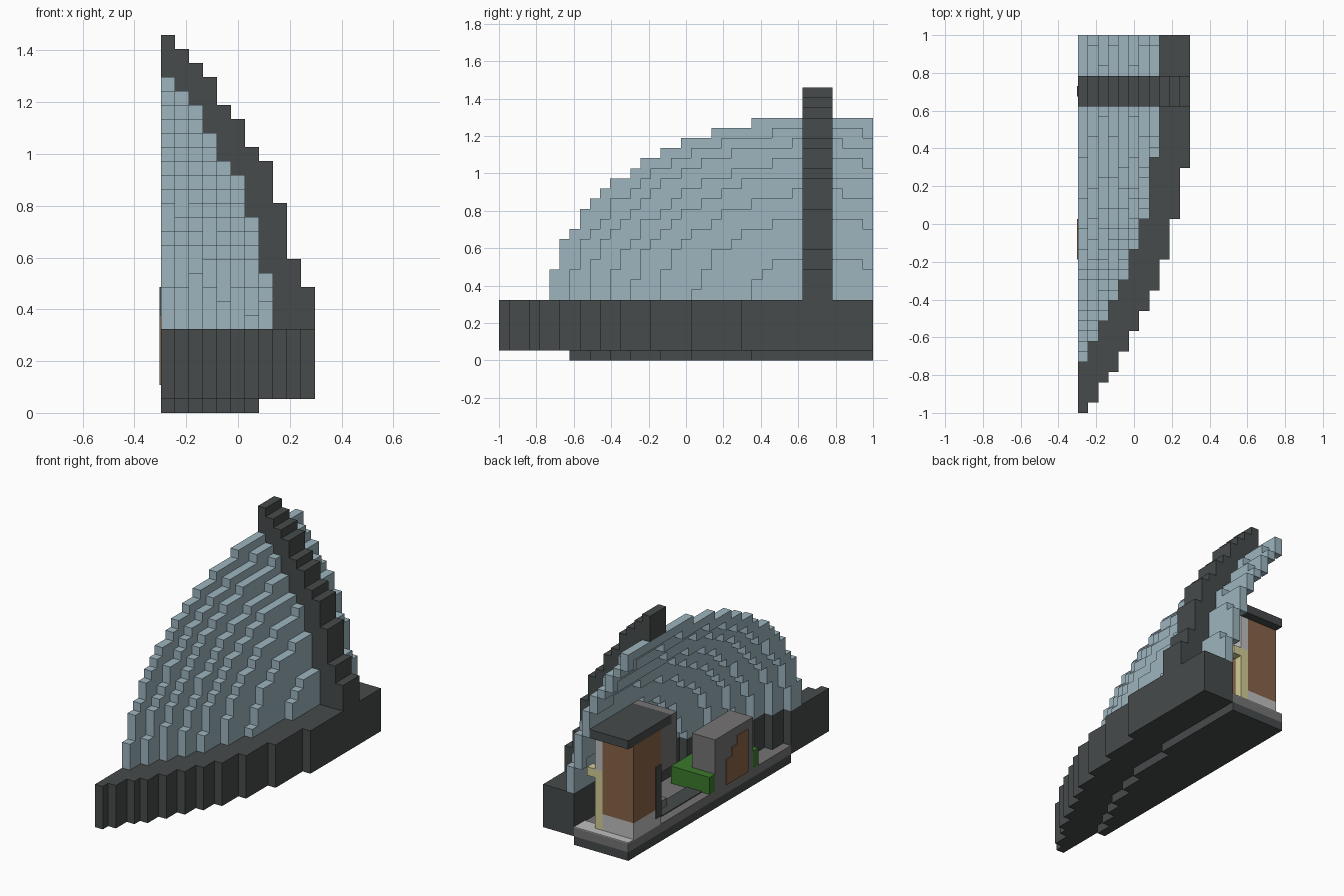
import bpy, bmesh
from math import sqrt
from mathutils import Vector

if "Cube" in bpy.data.objects:
    bpy.data.objects.remove(bpy.data.objects["Cube"])

LENGTH, WIDTH = 37, 11          # size in blocks
U = 2 / LENGTH                  # one block
MID = 31                        # row of the rib's centre
BASE = 5                        # top level of the plinth wall


def material(name, rgb):
    m = bpy.data.materials.new(name)
    m.use_nodes = True
    m.diffuse_color = (*rgb, 1)
    m.node_tree.nodes["Principled BSDF"].inputs["Base Color"].default_value = (*rgb, 1)
    return m


CHARCOAL = material("charcoal", (.063, .07, .07))
BLUE = material("pale blue", (.34, .46, .52))
BROWN = material("terracotta brown", (.25, .125, .065))
GREY = material("mid grey", (.18, .175, .175))
LIGHT = material("light grey", (.52, .52, .52))
CREAM = material("cream", (.66, .61, .31))
GREEN = material("leaf green", (.045, .19, .025))


def place(i, j, k):
    return Vector(((i - WIDTH / 2) * U, (j - LENGTH / 2) * U, k * U))


def finish(name, bm, mat):
    bmesh.ops.recalc_face_normals(bm, faces=bm.faces)
    mesh = bpy.data.meshes.new(name)
    bm.to_mesh(mesh)
    bm.free()
    mesh.materials.append(mat)
    ob = bpy.data.objects.new(name, mesh)
    bpy.context.collection.objects.link(ob)
    return ob


def blocks(name, cells, mat):
    """Outer skin of a set of unit blocks, with flat areas merged."""
    bm = bmesh.new()
    for c in cells:
        for axis in range(3):
            for side in (0, 1):
                n = list(c)
                n[axis] += 2 * side - 1
                if tuple(n) in cells:
                    continue
                loop = []
                for a, b in ((0, 0), (1, 0), (1, 1), (0, 1)):
                    p = list(c)
                    p[axis] += side
                    p[(axis + 1) % 3] += a
                    p[(axis + 2) % 3] += b
                    loop.append(bm.verts.new(place(*p)))
                bm.faces.new(loop if side else loop[::-1])
    mesh = bpy.data.meshes.new(name)
    bm.to_mesh(mesh)
    bm.free()
    mesh.materials.append(mat)
    ob = bpy.data.objects.new(name, mesh)
    bpy.context.collection.objects.link(ob)
    return ob


def box(name, lo, hi, mat):
    """Box between two corners given in blocks."""
    bm = bmesh.new()
    bmesh.ops.create_cube(bm, size=1)
    a, b = place(*lo), place(*hi)
    for v in bm.verts:
        v.co = Vector([(a[n] + b[n]) / 2 + v.co[n] * (b[n] - a[n]) for n in range(3)])
    return finish(name, bm, mat)


# Elliptical dome: half length of each layer, counted outward from the cut side
REACH = [26.5, 24.6, 22.9, 20.5, 18.5, 15.8, 12.3, 6.98]
RISE = 18.6 / REACH[0]


def in_dome(i, j, k):
    if i >= len(REACH):
        return False
    t = (k - BASE) / (REACH[i] * RISE)
    return abs(t) < 1 and abs(j - MID) <= REACH[i] * sqrt(1 - t * t)


# Stepped shell, one block thick
shell = set()
for i in range(len(REACH)):
    for j in range(LENGTH):
        for k in range(BASE + 1, BASE + 20):
            around = ((i + 1, j, k), (i, j - 1, k), (i, j + 1, k), (i, j, k + 1))
            if in_dome(i, j, k) and not all(in_dome(*n) for n in around):
                shell.add((i, j, k))
blocks("dome_shell", shell, BLUE)

# Plinth wall around the dome, floor inside it
WALL_START = [0, 1, 3, 4, 6, 8, 10, 12, 15, 19, 24]
floor = {(i, j) for i in range(WIDTH) for j in range(LENGTH) if in_dome(i + 1, j, BASE)}
blocks("plinth_wall", {(i, j, k) for i in range(WIDTH) for j in range(WALL_START[i], LENGTH)
                       for k in range(1, BASE + 1) if (i, j) not in floor}, CHARCOAL)
blocks("foundation", {(i, j, 0) for i, j in floor}, CHARCOAL)
blocks("floor", {(i, j, 1) for i, j in floor}, GREY)

# Tall stepped rib crossing over the dome
RIB_TOP = [27, 26, 25, 24, 22, 21, 19, 18, 15, 11, 9]
blocks("rib", {(i, j, k) for i, top in enumerate(RIB_TOP) for j in range(MID - 1, MID + 2)
               for k in range(BASE + 1, top) if not in_dome(i, j, k)}, CHARCOAL)

# Tower room by the open end
box("tower_base", (0, 31, 2), (4, 36, 4), LIGHT)
box("tower_wall", (0, 31, 4), (4, 36, 13), BROWN)
box("tower_door", (-.1, 31, 3), (0, 32, 9), CHARCOAL)
box("tower_side_wall", (4, 29, 9), (5, 36, 13), LIGHT)
box("tower_overhang", (0, 28, 8), (4, 31, 13), GREY)
box("tower_roof", (0, 29, 13), (5, 37, 14), CHARCOAL)
box("tower_roof_trim", (0, 28, 13), (5, 29, 14), GREY)
box("pillar", (4, 35, 2), (5, 36, 9), CREAM)
box("pillar_beam", (4, 35, 8), (6, 36, 9), CREAM)
box("entrance_paving", (0, 35, 2), (7, 37, 2.1), LIGHT)
box("step", (2, 27, 2), (4, 29, 3), GREY)
box("path", (1, 22, 2), (3, 31, 2.1), CHARCOAL)

# Small booth with a stepped brown doorway and hedges around it
box("booth", (0, 14, 2), (3, 21, 8), GREY)
for n, top in enumerate((7, 7, 6, 5)):
    box("booth_door_panel", (-.1, 15 + n, 2), (0, 16 + n, top), BROWN)
box("hedge_front", (0, 13, 2), (5, 14, 4), GREEN)
box("hedge_side", (3, 14, 2), (5, 21, 4), GREEN)
box("hedge_back", (0, 21, 2), (5, 22, 4), GREEN)
